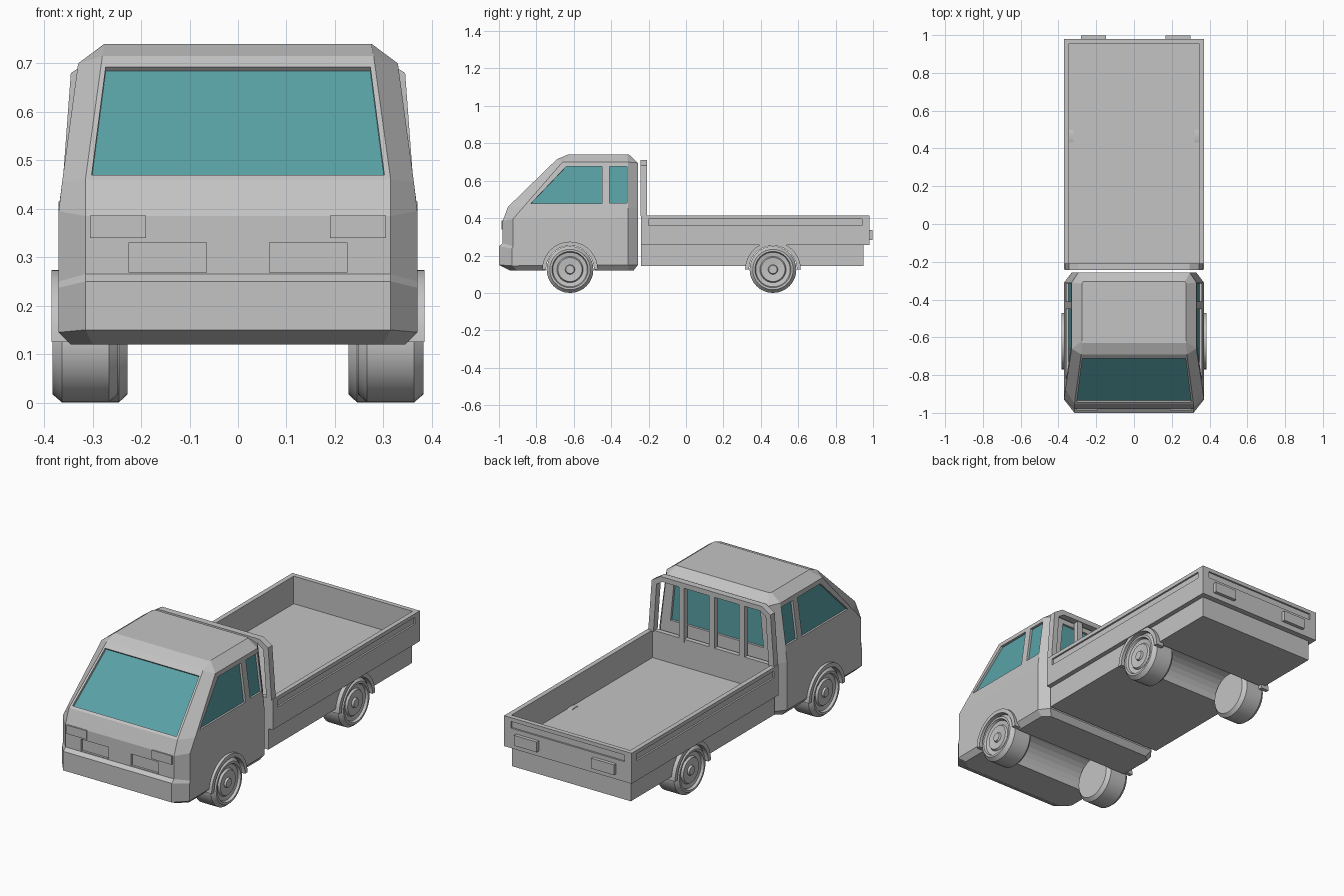
import bpy, bmesh, math
from mathutils import Vector, Matrix

cube = bpy.data.objects.get("Cube")
if cube:
    bpy.data.objects.remove(cube, do_unlink=True)


def material(name, rgb):
    m = bpy.data.materials.new(name)
    m.use_nodes = True
    m.diffuse_color = (*rgb, 1)
    m.node_tree.nodes["Principled BSDF"].inputs["Base Color"].default_value = (*rgb, 1)
    return m


GREY = material("grey paint", (0.55, 0.55, 0.55))
GLASS = material("teal glass", (0.10, 0.36, 0.38))


def finish(name, bm, smooth=False):
    bmesh.ops.recalc_face_normals(bm, faces=bm.faces[:])
    me = bpy.data.meshes.new(name)
    bm.to_mesh(me)
    bm.free()
    me.materials.append(GREY)
    me.materials.append(GLASS)
    ob = bpy.data.objects.new(name, me)
    bpy.context.collection.objects.link(ob)
    if smooth:
        bpy.ops.object.select_all(action='DESELECT')
        ob.select_set(True)
        bpy.context.view_layer.objects.active = ob
        bpy.ops.object.shade_smooth_by_angle(angle=math.radians(30))
    return ob


def prism(name, pts, vec, end_index=0, smooth=False):
    """Extrude a polygon along vec; the far cap takes material end_index."""
    bm = bmesh.new()
    a = [bm.verts.new(p) for p in pts]
    b = [bm.verts.new(Vector(p) + Vector(vec)) for p in pts]
    bm.faces.new(a)
    bm.faces.new(b[::-1]).material_index = end_index
    for i in range(len(a)):
        j = (i + 1) % len(a)
        bm.faces.new((a[i], a[j], b[j], b[i]))
    return finish(name, bm, smooth)


def box(name, lo, hi):
    pts = [(lo[0], lo[1], lo[2]), (hi[0], lo[1], lo[2]), (hi[0], hi[1], lo[2]), (lo[0], hi[1], lo[2])]
    return prism(name, pts, (0, 0, hi[2] - lo[2]))


def pocket(pts, normal, depth=0.012, index=1):
    """Cutter that sinks a recess into a surface along its normal."""
    n = Vector(normal).normalized()
    return prism("cutter", [Vector(p) + n * 0.04 for p in pts], -n * (0.04 + depth), index)


def cut(ob, cutters):
    for c in cutters:
        c.hide_render = True
        mod = ob.modifiers.new("cut", 'BOOLEAN')
        mod.operation, mod.solver, mod.object = 'DIFFERENCE', 'EXACT', c
    bpy.context.view_layer.update()
    me = bpy.data.meshes.new_from_object(ob.evaluated_get(bpy.context.evaluated_depsgraph_get()))
    ob.modifiers.clear()
    ob.data = me
    for c in cutters:
        bpy.data.objects.remove(c, do_unlink=True)


def arc(x, y, z, r, start, end, n):
    angles = [start + (end - start) * i / n for i in range(n + 1)]
    return [(x, y + r * math.cos(a), z + r * math.sin(a)) for a in angles]


def tunnel(y):
    return prism("cutter", arc(-0.6, y, AXLE_Z, 0.132, 0, 2 * math.pi * 31 / 32, 31), (1.2, 0, 0))


AXLE_Z = 0.125
FRONT_Y, REAR_Y = -0.62, 0.465

# Cab: stacked rings, each half ring is front corner, front side, rear side, rear corner
levels = [
    [(.30, -.94, .12), (.345, -.90, .12), (.345, -.31, .12), (.31, -.28, .12)],
    [(.315, -1.0, .15), (.37, -.93, .145), (.37, -.31, .15), (.33, -.257, .15)],
    [(.315, -1.0, .25), (.37, -.93, .237), (.37, -.31, .237), (.33, -.257, .237)],
    [(.315, -.98, .265), (.37, -.925, .25), (.37, -.31, .25), (.33, -.257, .25)],
    [(.315, -.98, .385), (.37, -.925, .395), (.37, -.31, .40), (.33, -.257, .40)],
    [(.315, -.952, .46), (.363, -.873, .455), (.363, -.31, .455), (.325, -.257, .455)],
    [(.28, -.69, .715), (.33, -.66, .70), (.33, -.31, .70), (.295, -.257, .695)],
    [(.275, -.63, .74), (.276, -.62, .74), (.276, -.315, .74), (.27, -.305, .74)],
]
bm = bmesh.new()
rings = []
for half in levels:
    full = half + [(-x, y, z) for x, y, z in reversed(half)]
    rings.append([bm.verts.new(p) for p in full])
for low, high in zip(rings, rings[1:]):
    for i in range(8):
        j = (i + 1) % 8
        bm.faces.new((low[i], low[j], high[j], high[i]))
bm.faces.new(rings[0])
bm.faces.new(rings[-1])
cab = finish("cab", bm)


# Recessed windows, grille openings and wheel tunnel
def shield(x, z):
    return (x, -.952 + (z - .46) * 1.027, z)


def side(s, y, z):
    return (s * (.37 - (z - .40) * .1333), y, z)


cutters = [
    tunnel(FRONT_Y),
    pocket([shield(-.302, .47), shield(.302, .47), shield(.273, .693), shield(-.273, .693)], (0, -1, 1.027)),
    pocket([(-.27, -.257, .47), (.27, -.257, .47), (.25, -.257, .67), (-.25, -.257, .67)], (0, 1, 0)),
]
for s in (-1, 1):
    n = (s, 0, .1333)
    front_pane = [(-.83, .478), (-.45, .478), (-.45, .677), (-.64, .677)]
    rear_pane = [(-.41, .482), (-.316, .482), (-.316, .677), (-.41, .677)]
    for pane in (front_pane, rear_pane):
        cutters.append(pocket([side(s, y, z) for y, z in pane], n))
    cutters.append(pocket([(s * x, -.98, z) for x, z in
                           ((.065, .268), (.225, .268), (.225, .33), (.065, .33))], (0, -1, 0), .012, 0))
cut(cab, cutters)

for s, label in ((1, "left"), (-1, "right")):
    x0, x1 = sorted((s * .19, s * .305))
    box(label + "_headlight", (x0, -.987, .34), (x1, -.975, .386))

# Cargo bed with hollow tray and long shallow grooves
bed = box("cargo_bed", (-.37, -.24, .255), (.37, .98, .415))
grooves = [box("cutter", (-.345, -.215, .27), (.345, .955, .6))]
for s in (-1, 1):
    grooves.append(pocket([(s * .37, -.2, .36), (s * .37, .94, .36),
                           (s * .37, .94, .395), (s * .37, -.2, .395)], (s, 0, 0), .009, 0))
grooves.append(pocket([(-.33, .98, .36), (.33, .98, .36), (.33, .98, .395), (-.33, .98, .395)],
                      (0, 1, 0), .009, 0))
cut(bed, grooves)

chassis = box("chassis", (-.345, -.24, .145), (.345, .95, .256))
cut(chassis, [tunnel(REAR_Y)])

# Tail lamps
box("right_tail_lamp", (-.28, .975, .283), (-.148, .998, .337))
box("left_tail_lamp", (.168, .975, .283), (.30, .998, .337))

# Rack behind the cab
outer = [(.365, .41), (.345, .68), (.295, .712)]
inner = [(.335, .41), (.317, .665), (.283, .686)]
outline = outer + [(-x, z) for x, z in reversed(outer)] + [(-x, z) for x, z in inner] + inner[::-1]
prism("rack_frame", [(x, -.243, z) for x, z in outline], (0, .035, 0))
for i in (-1, 0, 1):
    box("rack_post", (i * .175 - .015, -.24, .40), (i * .175 + .015, -.213, .69))


# Wheels, lathed around the axle, and their arches
def wheel(name, s, x, y):
    profile = [(0, 0), (.108, 0), (.125, .018), (.125, .115), (.108, .135), (.097, .135), (.092, .122),
               (.07, .118), (.064, .128), (.026, .124), (.022, .134), (0, .134)]
    bm = bmesh.new()
    vs = [bm.verts.new((d, r, 0)) for r, d in profile]
    edges = [bm.edges.new(pair) for pair in zip(vs, vs[1:])]
    bmesh.ops.spin(bm, geom=vs + edges, cent=(0, 0, 0), axis=(1, 0, 0), angle=2 * math.pi, steps=32)
    bmesh.ops.remove_doubles(bm, verts=bm.verts[:], dist=1e-4)
    bm.transform(Matrix.Translation((s * x, y, AXLE_Z)) @ Matrix.Diagonal((s, 1, 1, 1)))
    return finish(name, bm, True)


def arch(name, s, x, y, width):
    pts = arc(s * x, y, AXLE_Z, .149, 0, math.pi, 20) + arc(s * x, y, AXLE_Z, .128, math.pi, 0, 20)
    return prism(name, pts, (s * width, 0, 0), 0, True)


for s, label in ((1, "left"), (-1, "right")):
    wheel(label + "_front_wheel", s, .248, FRONT_Y)
    wheel(label + "_rear_wheel", s, .228, REAR_Y)
    arch(label + "_front_arch", s, .345, FRONT_Y, .04)
    arch(label + "_rear_arch", s, .32, REAR_Y, .046)
